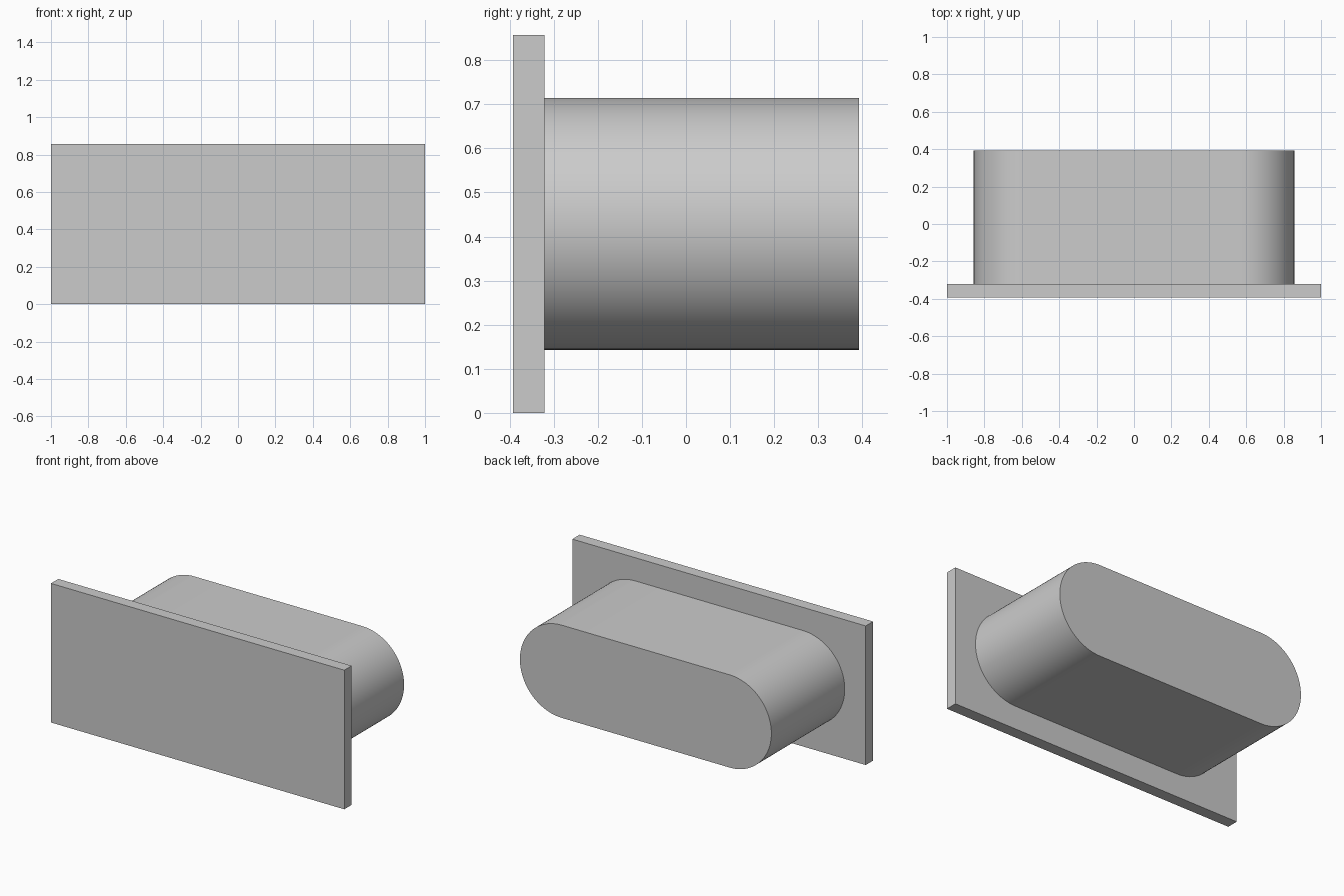
import bpy, bmesh, math
from mathutils import Vector

cube = bpy.data.objects.get("Cube")
if cube:
    bpy.data.objects.remove(cube, do_unlink=True)

# One plain grey for everything
grey = bpy.data.materials.new("light_grey")
grey.use_nodes = True
colour = (0.6, 0.6, 0.6, 1)
grey.diffuse_color = colour
grey.node_tree.nodes["Principled BSDF"].inputs["Base Color"].default_value = colour

UNIT = 1 / 14                      # plate thickness sets the module
FRONT, BACK = -5.5 * UNIT, 5.5 * UNIT
MID_Z = 6 * UNIT


def extrude_profile(name, points, y0, y1):
    """Solid made by sweeping an (x, z) outline along y."""
    bm = bmesh.new()
    face = bm.faces.new([bm.verts.new((x, y0, z)) for x, z in points])
    swept = bmesh.ops.extrude_face_region(bm, geom=[face], use_keep_orig=True)
    verts = [v for v in swept["geom"] if isinstance(v, bmesh.types.BMVert)]
    bmesh.ops.translate(bm, verts=verts, vec=Vector((0, y1 - y0, 0)))
    bmesh.ops.recalc_face_normals(bm, faces=bm.faces[:])
    mesh = bpy.data.meshes.new(name)
    bm.to_mesh(mesh)
    bm.free()
    mesh.materials.append(grey)
    obj = bpy.data.objects.new(name, mesh)
    bpy.context.collection.objects.link(obj)
    return obj


# Flat rectangular front plate
plate_outline = [(-1, 0), (1, 0), (1, 2 * MID_Z), (-1, 2 * MID_Z)]
extrude_profile("front_plate", plate_outline, FRONT, FRONT + UNIT)

# Round-ended block standing out behind the plate
radius, centre_x, steps = 4 * UNIT, 8 * UNIT, 48
block_outline = []
for side, start in ((1, -math.pi / 2), (-1, math.pi / 2)):
    for i in range(steps + 1):
        a = start + math.pi * i / steps
        block_outline.append((side * centre_x + radius * math.cos(a),
                              MID_Z + radius * math.sin(a)))
block = extrude_profile("rounded_block", block_outline, FRONT + UNIT, BACK)

bpy.ops.object.select_all(action="DESELECT")
block.select_set(True)
bpy.context.view_layer.objects.active = block
bpy.ops.object.shade_smooth_by_angle(angle=math.radians(30))
